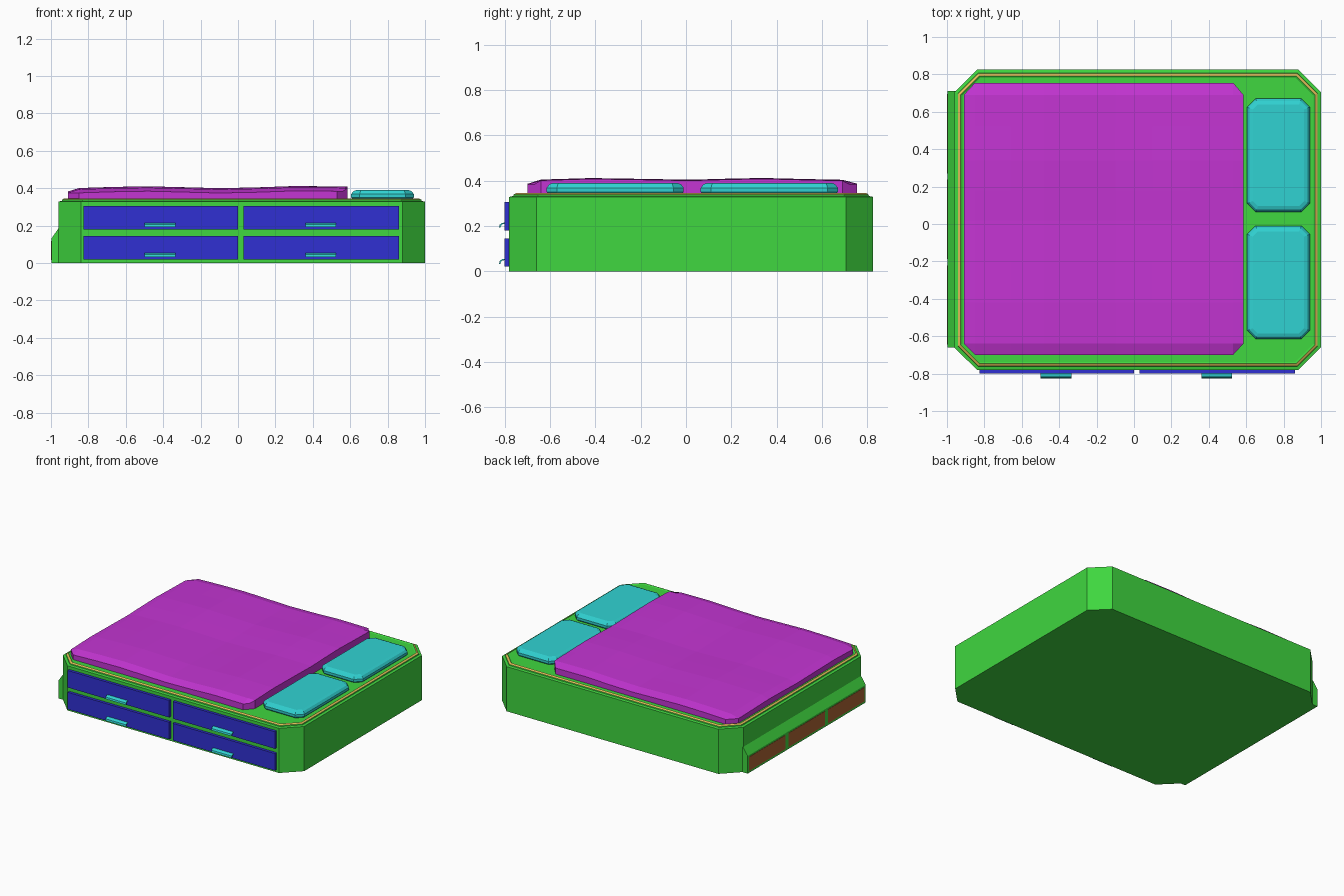
import bpy
import bmesh
from math import cos, pi

cube = bpy.data.objects.get("Cube")
if cube:
    bpy.data.objects.remove(cube)


def material(name, rgb):
    m = bpy.data.materials.new(name)
    m.use_nodes = True
    colour = (*rgb, 1)
    m.diffuse_color = colour
    m.node_tree.nodes["Principled BSDF"].inputs["Base Color"].default_value = colour
    return m


green = material("green", (0.05, 0.68, 0.05))
gold = material("gold", (0.75, 0.52, 0.1))
blue = material("blue", (0.03, 0.03, 0.65))
teal = material("teal", (0.03, 0.65, 0.65))
magenta = material("magenta", (0.55, 0.035, 0.65))
brown = material("brown", (0.42, 0.13, 0.035))


def finish(name, bm, *mats):
    bmesh.ops.recalc_face_normals(bm, faces=bm.faces)
    mesh = bpy.data.meshes.new(name)
    bm.to_mesh(mesh)
    bm.free()
    for m in mats:
        mesh.materials.append(m)
    ob = bpy.data.objects.new(name, mesh)
    bpy.context.collection.objects.link(ob)
    return ob


def octagon(x0, x1, y0, y1, c, inset, z):
    """Rectangle with cut corners, moved inward by inset."""
    x0, x1, y0, y1 = x0 + inset, x1 - inset, y0 + inset, y1 - inset
    c -= 0.586 * inset
    return [(x0 + c, y0, z), (x1 - c, y0, z), (x1, y0 + c, z), (x1, y1 - c, z),
            (x1 - c, y1, z), (x0 + c, y1, z), (x0, y1 - c, z), (x0, y0 + c, z)]


def loft(name, bounds, cut, profile, mats):
    """Stack octagons; profile rows are (inset, z, material of the band above)."""
    bm = bmesh.new()
    rings = [[bm.verts.new(p) for p in octagon(*bounds, cut, inset, z)]
             for inset, z, _ in profile]
    for lower, upper, row in zip(rings, rings[1:], profile):
        for i in range(8):
            j = (i + 1) % 8
            f = bm.faces.new((lower[i], lower[j], upper[j], upper[i]))
            f.material_index = row[2]
    bm.faces.new(rings[0])
    bm.faces.new(rings[-1])
    return finish(name, bm, *mats)


def prism(name, section, axis, a, b, mat):
    """Extrude a section along x (section is y, z) or along y (section is x, z)."""
    bm = bmesh.new()

    def ring(t):
        return [bm.verts.new((t, u, v) if axis == "x" else (u, t, v)) for u, v in section]
    r0, r1 = ring(a), ring(b)
    n = len(section)
    for i in range(n):
        j = (i + 1) % n
        bm.faces.new((r0[i], r0[j], r1[j], r1[i]))
    bm.faces.new(r0)
    bm.faces.new(r1)
    return finish(name, bm, mat)


def box(name, x0, x1, y0, y1, z0, z1, mat):
    return prism(name, [(x0, z0), (x1, z0), (x1, z1), (x0, z1)], "y", y0, y1, mat)


# Bed base with a raised gold trim around the top
loft("bed_base", (-0.96, 1.0, -0.78, 0.825), 0.12,
     [(0, 0, 0), (0, 0.328, 0), (0.018, 0.332, 0), (0.02, 0.339, 1),
      (0.033, 0.346, 0), (0.042, 0.34, 0)], (green, gold))

# Four drawers with curved pulls
for row, z in (("lower", 0.02), ("upper", 0.18)):
    for side, x0, x1, h in (("right", -0.825, 0.0, -0.5), ("left", 0.03, 0.86, 0.36)):
        box(f"{row}_{side}_drawer", x0, x1, -0.80, -0.779, z, z + 0.125, blue)
        hook = [(-0.798, 0.035), (-0.812, 0.033), (-0.822, 0.025), (-0.825, 0.012),
                (-0.819, 0.012), (-0.816, 0.022), (-0.809, 0.028), (-0.798, 0.029)]
        prism(f"{row}_{side}_handle", [(y, z + dz) for y, dz in hook],
              "x", h, h + 0.165, teal)

# Sloped foot shelf with three panels
prism("foot_shelf", [(-0.95, 0), (-0.998, 0), (-0.998, 0.13), (-0.96, 0.185), (-0.95, 0.185)],
      "y", -0.66, 0.71, green)
for i in range(3):
    y = -0.645 + i * 0.458
    box(f"foot_panel_{i + 1}", -1.0, -0.996, y, y + 0.424, 0.015, 0.117, brown)

# Pillows
for side, y in (("front", -0.615), ("back", 0.065)):
    loft(f"{side}_pillow", (0.605, 0.94, y, y + 0.605), 0.045,
         [(0.012, 0.338, 0), (0, 0.35, 0), (0, 0.368, 0), (0.012, 0.384, 0),
          (0.03, 0.39, 0)], (teal,))

# Rumpled blanket: wavy grid, cut corners, skirt dropped to the base
xs = [-0.91, -0.85, -0.66, -0.48, -0.29, -0.1, 0.1, 0.3, 0.53, 0.585]
ys = [-0.70, -0.64, -0.42, -0.2, 0.02, 0.18, 0.34, 0.52, 0.69, 0.755]
last = len(xs) - 1
bm = bmesh.new()
grid = []
for i, x in enumerate(xs):
    column = []
    for j, y in enumerate(ys):
        z = 0.401 + 0.005 * cos((x + 0.5) * 2 * pi / 0.85) + 0.004 * cos((y - 0.33) * 2 * pi / 0.7)
        z += 0.006 * max(x, 0)
        px, py = x, y
        if i == 0 or j in (0, last):
            z -= 0.018
        if i in (0, last) and j in (0, last):
            px += 0.03 if i == 0 else -0.027
            py += 0.03 if j == 0 else -0.032
        column.append(bm.verts.new((px, py, z)))
    grid.append(column)
for i in range(last):
    for j in range(last):
        bm.faces.new((grid[i][j], grid[i + 1][j], grid[i + 1][j + 1], grid[i][j + 1]))
rim = [e for e in bm.edges if e.is_boundary]
skirt = bmesh.ops.extrude_edge_only(bm, edges=rim)["geom"]
for v in skirt:
    if isinstance(v, bmesh.types.BMVert):
        v.co.z = 0.338
bmesh.ops.holes_fill(bm, edges=[e for e in bm.edges if e.is_boundary], sides=0)
finish("blanket", bm, magenta)
